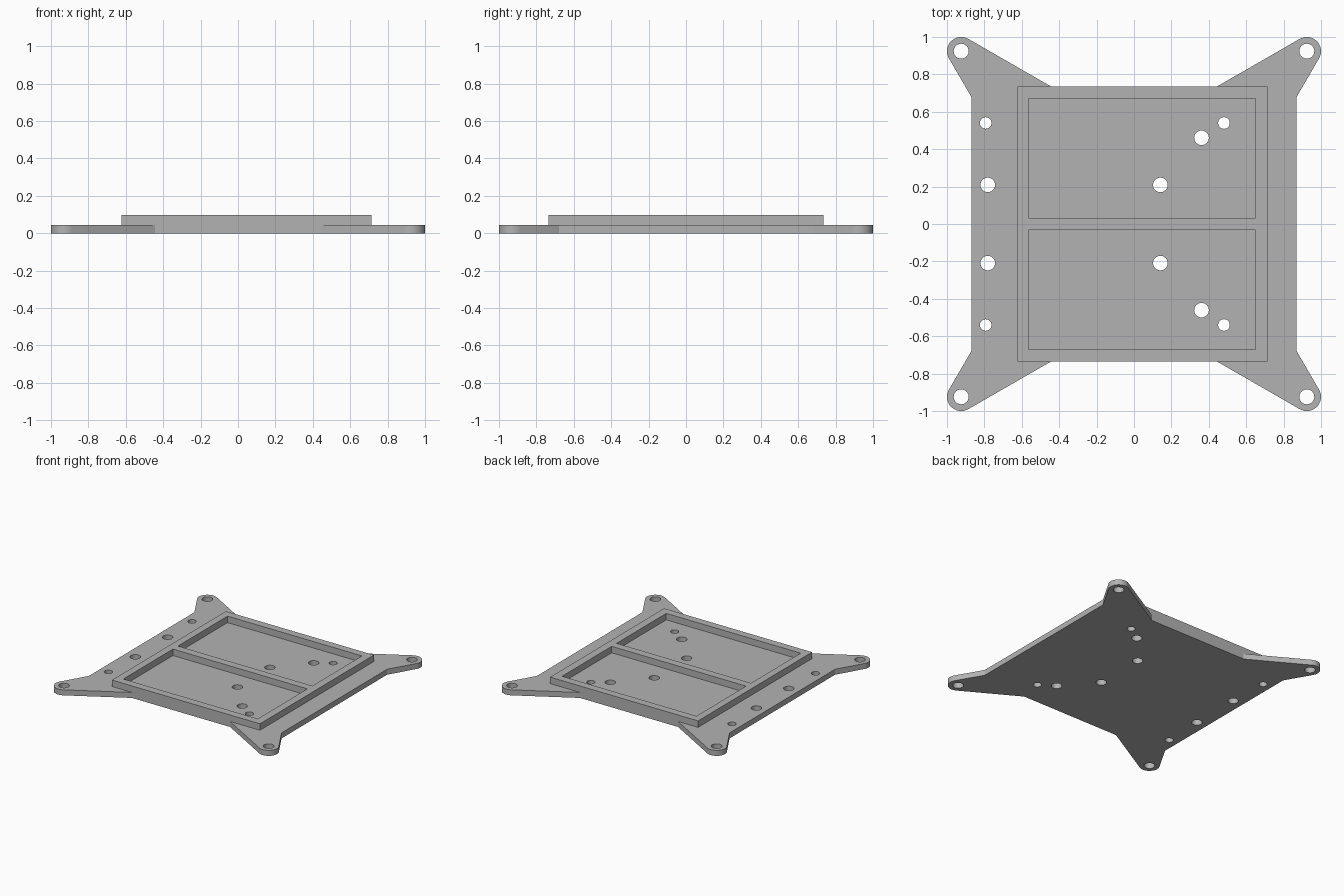
import bpy, bmesh, math
from mathutils import Vector

cube = bpy.data.objects.get("Cube")
if cube:
    bpy.data.objects.remove(cube, do_unlink=True)

PLATE_TOP, FRAME_TOP = 0.045, 0.098
BODY_X, BODY_Y = 0.87, 0.735
LUG, LUG_R = 0.924, 0.076

grey = bpy.data.materials.new("plain_grey")
grey.use_nodes = True
colour = (0.45, 0.45, 0.45, 1)
grey.diffuse_color = colour
grey.node_tree.nodes["Principled BSDF"].inputs["Base Color"].default_value = colour


def prism(name, outline, z0, z1):
    """Extrude a counter-clockwise outline from z0 to z1."""
    bm = bmesh.new()
    base = bm.faces.new([bm.verts.new((x, y, z0)) for x, y in outline])
    top = bmesh.ops.extrude_face_region(bm, geom=[base])["geom"]
    verts = [v for v in top if isinstance(v, bmesh.types.BMVert)]
    bmesh.ops.translate(bm, vec=(0, 0, z1 - z0), verts=verts)
    bmesh.ops.recalc_face_normals(bm, faces=bm.faces)
    mesh = bpy.data.meshes.new(name)
    bm.to_mesh(mesh)
    bm.free()
    mesh.materials.append(grey)
    obj = bpy.data.objects.new(name, mesh)
    bpy.context.collection.objects.link(obj)
    return obj


def rect(x0, x1, y0, y1):
    return [(x0, y0), (x1, y0), (x1, y1), (x0, y1)]


def circle(x, y, r, n=32):
    return [(x + r * math.cos(math.tau * i / n), y + r * math.sin(math.tau * i / n))
            for i in range(n)]


def tangent_angle(point, side):
    """Angle on the lug circle where the line from point touches it."""
    d = Vector(point) - Vector((LUG, LUG))
    return math.atan2(d.y, d.x) + side * math.acos(LUG_R / d.length)


def boolean(target, tool, operation):
    mod = target.modifiers.new(tool.name, "BOOLEAN")
    mod.operation, mod.object, mod.solver = operation, tool, "EXACT"
    bpy.context.view_layer.objects.active = target
    bpy.ops.object.modifier_apply(modifier=mod.name)
    bpy.data.objects.remove(tool, do_unlink=True)


# Outline of one corner: arm tapering to a rounded lug
arm_low, arm_high = (BODY_X, 0.68), (0.443, BODY_Y)
a0 = tangent_angle(arm_low, 1)
a1 = tangent_angle(arm_high, -1) % math.tau
steps = 20
corner = [arm_low]
for i in range(steps + 1):
    a = a0 + (a1 - a0) * i / steps
    corner.append((LUG + LUG_R * math.cos(a), LUG + LUG_R * math.sin(a)))
corner.append(arm_high)

# Mirror the corner around the plate
outline = []
for sx, sy in ((1, 1), (-1, 1), (-1, -1), (1, -1)):
    pts = [(x * sx, y * sy) for x, y in corner]
    outline += pts if sx * sy > 0 else pts[::-1]

plate = prism("mounting_plate", outline, 0, PLATE_TOP)

# Raised frame with two pockets
boolean(plate, prism("raised_frame", rect(-0.624, 0.713, -BODY_Y, BODY_Y), 0.02, FRAME_TOP), "UNION")
for y0, y1 in ((0.032, 0.672), (-0.672, -0.032)):
    boolean(plate, prism("pocket", rect(-0.565, 0.649, y0, y1), PLATE_TOP, 0.2), "DIFFERENCE")

# Through holes, mirrored front to back
holes = [(LUG, LUG, 0.04), (-LUG, LUG, 0.04), (-0.793, 0.54, 0.031), (0.481, 0.54, 0.031),
         (-0.782, 0.209, 0.039), (0.141, 0.209, 0.039), (0.361, 0.461, 0.039)]
for x, y, r in holes:
    for s in (1, -1):
        boolean(plate, prism("hole", circle(x, y * s, r), -0.1, 0.2), "DIFFERENCE")

# Smooth the round walls, keep the edges sharp
bpy.ops.object.select_all(action="DESELECT")
plate.select_set(True)
bpy.context.view_layer.objects.active = plate
bpy.ops.object.shade_smooth_by_angle(angle=math.radians(25))
